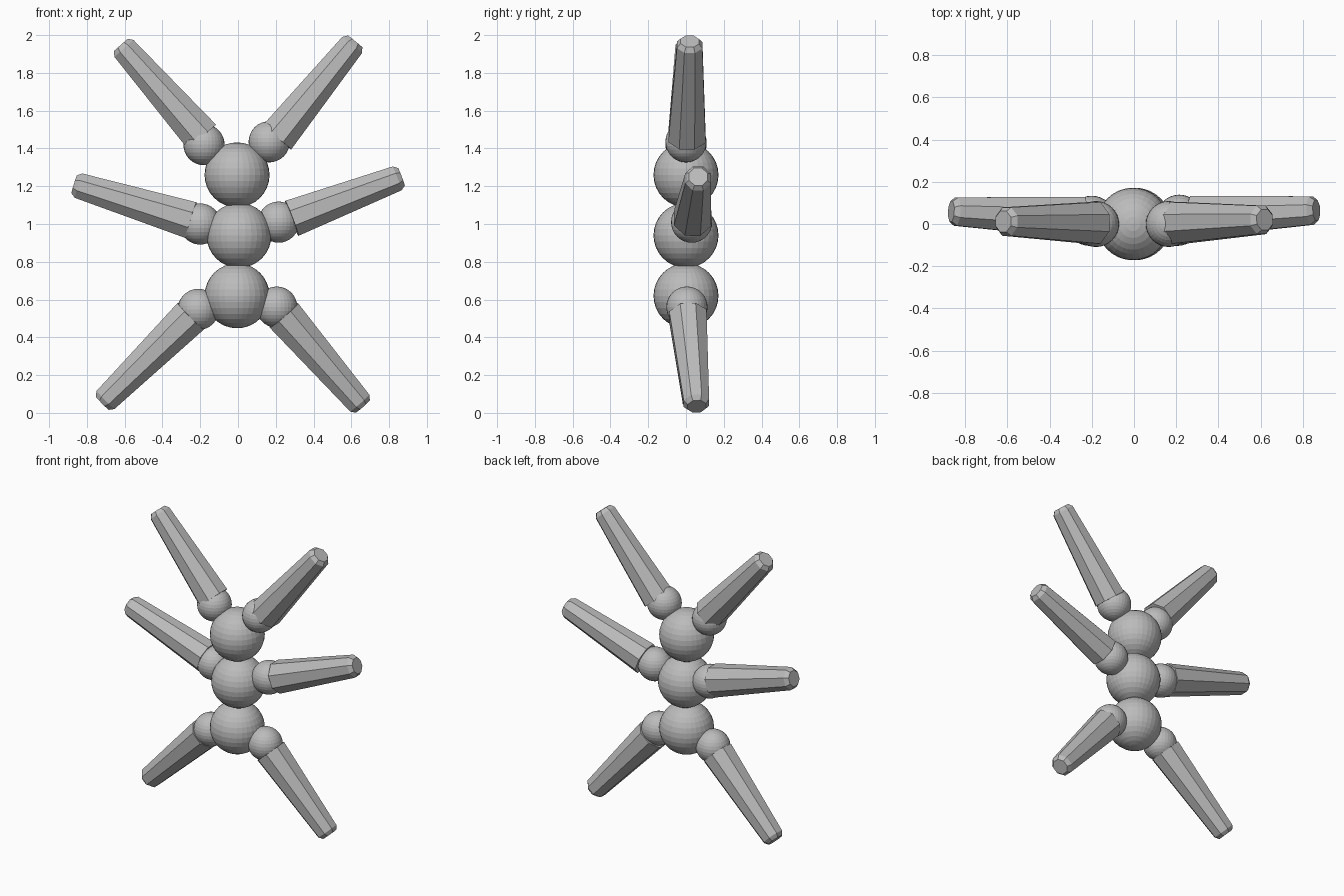
import bpy, bmesh, math
from mathutils import Vector

if "Cube" in bpy.data.objects:
    bpy.data.objects.remove(bpy.data.objects["Cube"])

grey = bpy.data.materials.new("plain grey")
grey.diffuse_color = (0.5, 0.5, 0.5, 1)
grey.use_nodes = True
grey.node_tree.nodes["Principled BSDF"].inputs["Base Color"].default_value = grey.diffuse_color


def finish(name, bm):
    bmesh.ops.recalc_face_normals(bm, faces=bm.faces)
    mesh = bpy.data.meshes.new(name)
    bm.to_mesh(mesh)
    bm.free()
    mesh.materials.append(grey)
    bpy.context.collection.objects.link(bpy.data.objects.new(name, mesh))


def ball(name, center, radius):
    bm = bmesh.new()
    bmesh.ops.create_uvsphere(bm, u_segments=32, v_segments=16, radius=radius)
    bmesh.ops.translate(bm, verts=bm.verts, vec=center)
    finish(name, bm)


def limb(name, base, tip, sides=8):
    """Tapered octagonal limb with a chamfered tip."""
    base, tip = Vector(base), Vector(tip)
    axis = (tip - base).normalized()
    v = axis.cross(Vector((0, 1, 0))).normalized()
    u = v.cross(axis)
    bm = bmesh.new()
    rings = []
    for center, r in ((base, 0.107), (tip - axis * 0.025, 0.073), (tip, 0.053)):
        angles = [2 * math.pi * (i + 0.5) / sides for i in range(sides)]
        rings.append([bm.verts.new(center + r * (math.cos(a) * u + math.sin(a) * v))
                      for a in angles])
    for lo, hi in zip(rings, rings[1:]):
        for i in range(sides):
            j = (i + 1) % sides
            bm.faces.new((lo[i], lo[j], hi[j], hi[i]))
    bm.faces.new(rings[0])
    bm.faces.new(rings[-1])
    finish(name, bm)


# Three stacked body balls
ball("upper_body", (-0.005, 0, 1.26), 0.172)
ball("middle_body", (0.005, 0, 0.94), 0.172)
ball("lower_body", (-0.005, 0, 0.62), 0.172)

# Joint ball, limb base and limb tip for each of the six limbs
parts = {
    "upper_left": ((-0.18, 0, 1.42), (-0.19, 0.005, 1.46), (-0.62, 0.012, 1.948)),
    "upper_right": ((0.165, 0, 1.435), (0.205, 0.005, 1.457), (0.62, 0.02, 1.967)),
    "middle_left": ((-0.2, 0.025, 1.0), (-0.248, 0.03, 1.02), (-0.867, 0.06, 1.21)),
    "middle_right": ((0.215, 0.03, 1.01), (0.285, 0.035, 1.03), (0.865, 0.065, 1.25)),
    "lower_left": ((-0.21, 0.005, 0.548), (-0.25, 0.01, 0.512), (-0.718, 0.052, 0.052)),
    "lower_right": ((0.205, 0.005, 0.56), (0.243, 0.01, 0.516), (0.66, 0.057, 0.034)),
}
for name, (joint, base, tip) in parts.items():
    ball(name + "_joint", joint, 0.109)
    limb(name + "_limb", base, tip)
